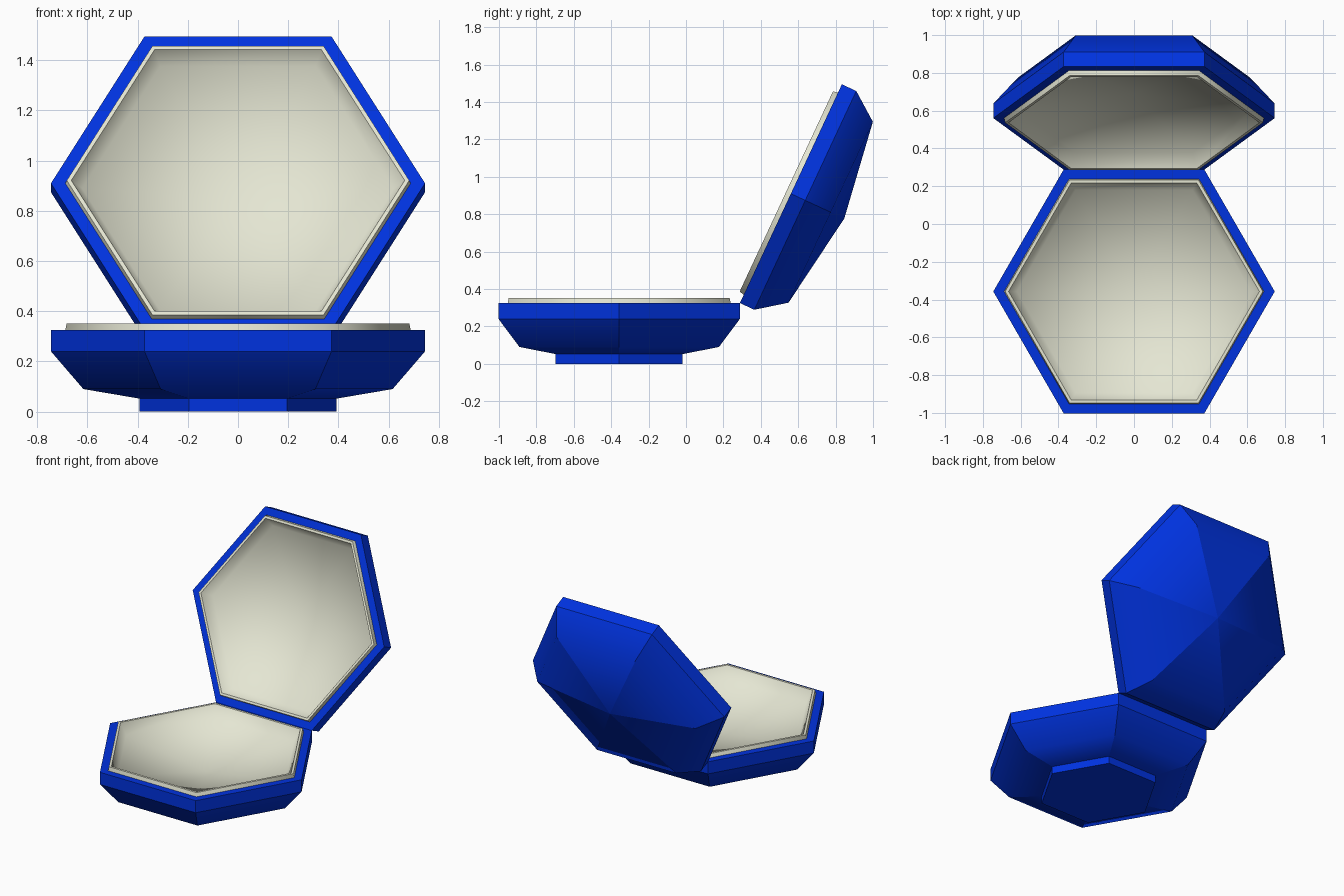
import bpy, bmesh, math
from mathutils import Matrix, Vector

if "Cube" in bpy.data.objects:
    bpy.data.objects.remove(bpy.data.objects["Cube"], do_unlink=True)


def make_material(name, colour):
    mat = bpy.data.materials.new(name)
    mat.use_nodes = True
    mat.diffuse_color = (*colour, 1)
    bsdf = mat.node_tree.nodes["Principled BSDF"]
    bsdf.inputs["Base Color"].default_value = (*colour, 1)
    bsdf.inputs["Roughness"].default_value = 0.7
    return mat


BLUE = make_material("royal blue", (0.0, 0.032, 0.74))
CREAM = make_material("cream lining", (0.78, 0.79, 0.65))


def hex_loft(name, profile, material, matrix, soft_height=None):
    """Loft hexagonal rings through (radius, height); radius 0 closes to a point.
    With soft_height only that ring is smoothed, otherwise all but steep folds."""
    bm = bmesh.new()
    rings = []
    for radius, height in profile:
        if radius == 0:
            rings.append([bm.verts.new((0, 0, height))] * 6)
        else:
            rings.append([bm.verts.new((radius * math.cos(k * math.pi / 3),
                                        radius * math.sin(k * math.pi / 3), height))
                          for k in range(6)])
    for low, high in zip(rings, rings[1:]):
        for k in range(6):
            corners = [low[k], low[(k + 1) % 6], high[(k + 1) % 6], high[k]]
            face = bm.faces.new(list(dict.fromkeys(corners)))
            face.smooth = True
    if soft_height is not None:
        for edge in bm.edges:
            edge.smooth = all(abs(v.co.z - soft_height) < 0.001 for v in edge.verts)
    mesh = bpy.data.meshes.new(name)
    bm.to_mesh(mesh)
    bm.free()
    if soft_height is None:
        mesh.set_sharp_from_angle(angle=math.radians(62))
    mesh.materials.append(material)
    obj = bpy.data.objects.new(name, mesh)
    obj.matrix_world = matrix
    bpy.context.collection.objects.link(obj)


# Profiles of one half, with the opening plane at height 0
WIDE, RIM, TURN = 0.745, 0.688, -0.235
SIDES = [(0.616, TURN), (WIDE, -0.085), (WIDE, 0), (RIM - 0.02, 0)]
FOOT = [(0, -0.325), (0.392, -0.325), (0.392, -0.273)]
CROWN = [(0, -0.315)]
LINING = [(RIM, 0), (0.682, 0.027), (0.664, 0.027), (0.62, -0.05), (0, -0.14)]

# Base lies flat; lid swings open around the shared hinge edge
apothem = WIDE * math.sqrt(3) / 2
hinge = Matrix.Translation(Vector((0, 0.288, 0.325)))
base_frame = hinge @ Matrix.Translation((0, -apothem, 0))
lid_frame = hinge @ Matrix.Rotation(math.radians(65), 4, "X") @ Matrix.Translation((0, apothem, 0))

for part, end, frame in (("base", FOOT, base_frame), ("lid", CROWN, lid_frame)):
    hex_loft(part + "_shell", end + SIDES, BLUE, frame, soft_height=TURN)
    hex_loft(part + "_lining", LINING, CREAM, frame)
